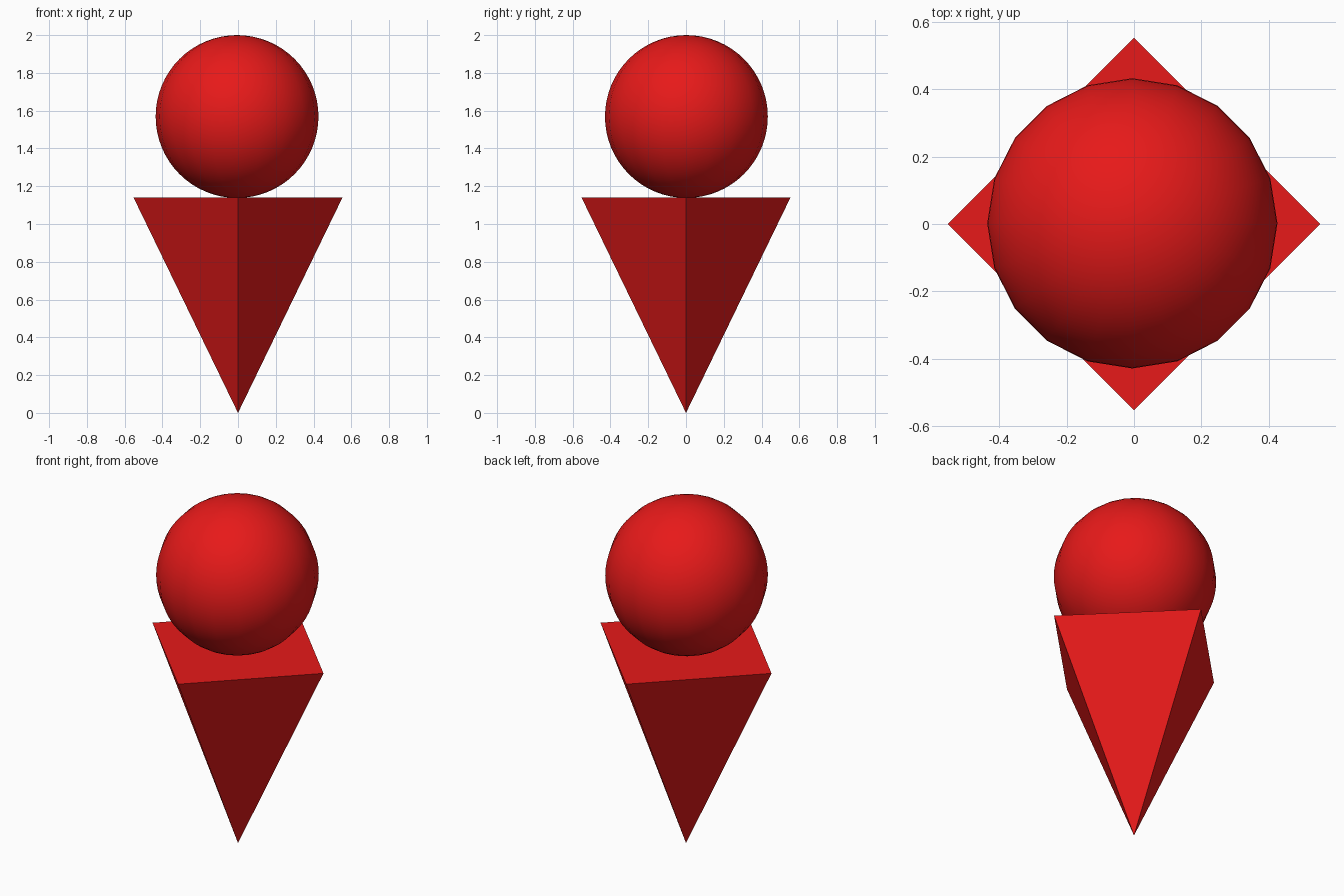
import bpy
from math import pi

if "Cube" in bpy.data.objects:
    bpy.data.objects.remove(bpy.data.objects["Cube"])

red = bpy.data.materials.new("red")
red.diffuse_color = (0.8, 0.01, 0.01, 1)
red.use_nodes = True
red.node_tree.nodes["Principled BSDF"].inputs["Base Color"].default_value = red.diffuse_color

# Inverted four-sided pyramid, corners on the x and y axes
bpy.ops.mesh.primitive_cone_add(vertices=4, radius1=0.553, radius2=0, depth=1.14,
                                location=(0, 0, 0.57), rotation=(pi, 0, 0))
body = bpy.context.object
body.name = "pyramid_body"
body.data.materials.append(red)

# Ball resting on the flat top: few segments around, many rings
bpy.ops.mesh.primitive_uv_sphere_add(segments=20, ring_count=32, radius=0.431,
                                     location=(-0.005, 0.002, 1.569))
ball = bpy.context.object
ball.name = "ball"
ball.data.materials.append(red)
bpy.ops.object.shade_smooth()
